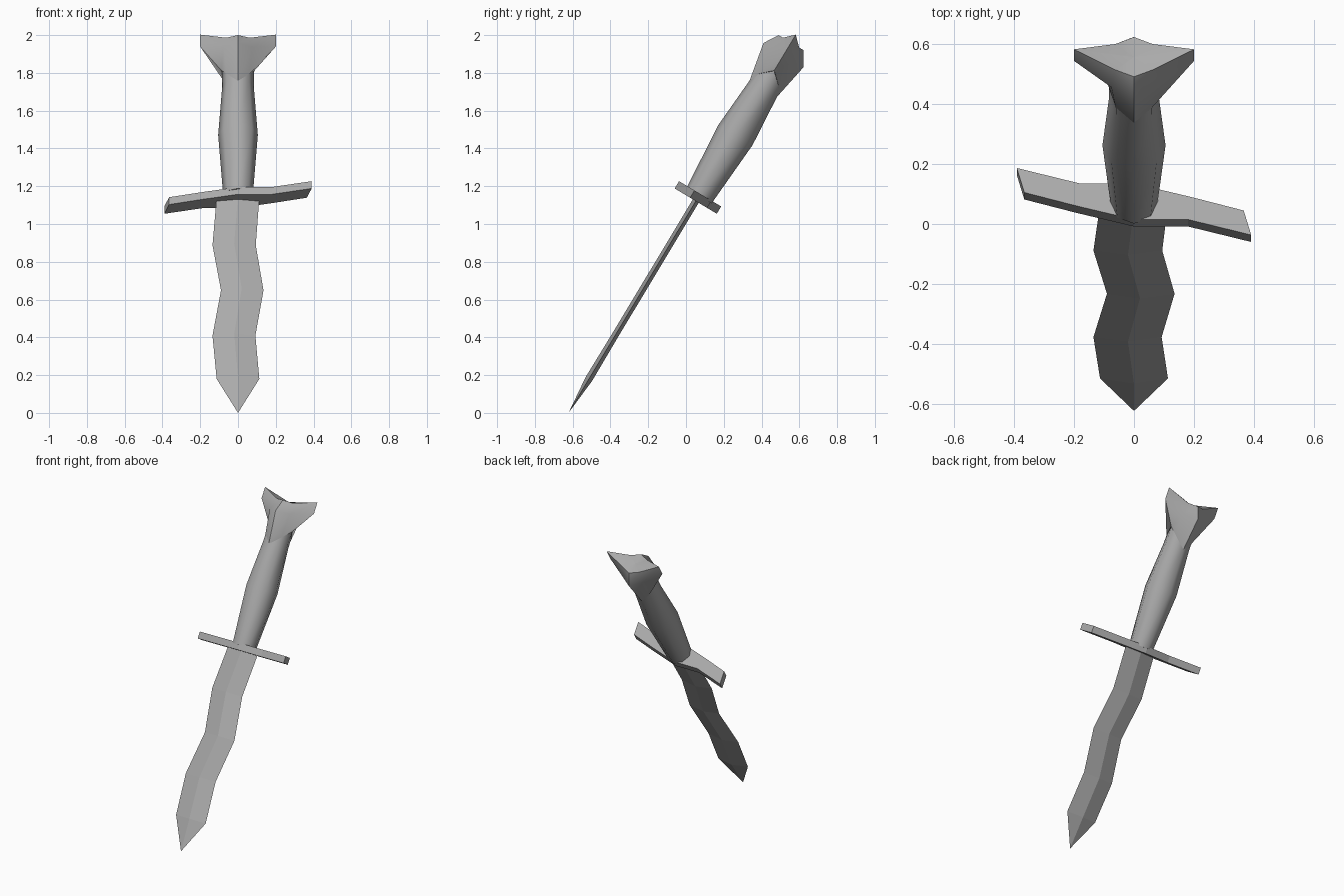
import bpy
import bmesh
from math import radians, sin, cos, tau
from mathutils import Matrix

if "Cube" in bpy.data.objects:
    bpy.data.objects.remove(bpy.data.objects["Cube"])

# One plain grey for the whole dagger
grey = bpy.data.materials.new("plain grey")
grey.use_nodes = True
colour = (0.4, 0.4, 0.4, 1)
grey.diffuse_color = colour
grey.node_tree.nodes["Principled BSDF"].inputs["Base Color"].default_value = colour

# The dagger leans back, pivoting on its tip
LEAN = Matrix.Translation((0, -0.622, 0)) @ Matrix.Rotation(radians(-31), 4, "X")


def loft(name, rings, smooth=None):
    """Skin closed rings of points in order and cap both ends."""
    bm = bmesh.new()
    loops = [[bm.verts.new(p) for p in ring] for ring in rings]
    for a, b in zip(loops, loops[1:]):
        n = len(a)
        for i in range(n):
            j = (i + 1) % n
            bm.faces.new((a[i], a[j], b[j], b[i]))
    bm.faces.new(loops[0][::-1])
    bm.faces.new(loops[-1])
    bmesh.ops.remove_doubles(bm, verts=bm.verts, dist=0.0005)
    bmesh.ops.recalc_face_normals(bm, faces=bm.faces)
    mesh = bpy.data.meshes.new(name)
    bm.to_mesh(mesh)
    bm.free()
    mesh.transform(LEAN)
    mesh.materials.append(grey)
    obj = bpy.data.objects.new(name, mesh)
    bpy.context.collection.objects.link(obj)
    if smooth:
        bpy.ops.object.select_all(action="DESELECT")
        obj.select_set(True)
        bpy.context.view_layer.objects.active = obj
        bpy.ops.object.shade_smooth_by_angle(angle=radians(smooth))
    return obj


# Wavy blade: height, left edge, ridge, right edge, half thickness
waves = [
    (0.0, 0, 0, 0, 0),
    (0.21, -0.113, 0, 0.113, 0.02),
    (0.477, -0.135, -0.02, 0.092, 0.018),
    (0.757, -0.09, 0.02, 0.135, 0.018),
    (1.036, -0.135, -0.02, 0.094, 0.018),
    (1.33, -0.113, 0, 0.113, 0.018),
]
loft("blade", [[(lo, 0, h), (mid, -t, h), (hi, 0, h), (mid, t, h)]
               for h, lo, mid, hi, t in waves])

# Guard: half outline, repeated by a half turn
half = [(-0.365, 0.035), (-0.19, -0.0175), (0, -0.07), (0.18, -0.07), (0.39, -0.13)]
outline = half + [(-x, -y) for x, y in half]
loft("guard", [[(x, y, h) for x, y in outline] for h in (1.308, 1.353)])

# Eight-sided grip
loft("grip", [[(r * cos(i * tau / 8), r * sin(i * tau / 8), h) for i in range(8)]
              for h, r in ((1.34, 0.078), (1.716, 0.105), (2.01, 0.084), (2.2, 0.084))],
     smooth=60)


# Pommel: each ring is given by its side, diagonal and front points
def pommel_ring(side, diagonal, front):
    (sx, sh), (dx, dy, dh), (fy, fh) = side, diagonal, front
    return [(sx, 0, sh), (dx, dy, dh), (0, fy, fh), (-dx, dy, dh),
            (-sx, 0, sh), (-dx, -dy, dh), (0, -fy, fh), (dx, -dy, dh)]


loft("pommel", [
    pommel_ring((0.088, 2.115), (0.061, 0.059, 2.06), (0.084, 2.0)),
    pommel_ring((0.2, 2.262), (0.075, 0.075, 2.215), (0.124, 2.21)),
    pommel_ring((0.2, 2.336), (0.062, 0.05, 2.287), (0.077, 2.287)),
    pommel_ring((0.001, 2.287), (0.0007, 0.0007, 2.287), (0.001, 2.287)),
], smooth=45)
